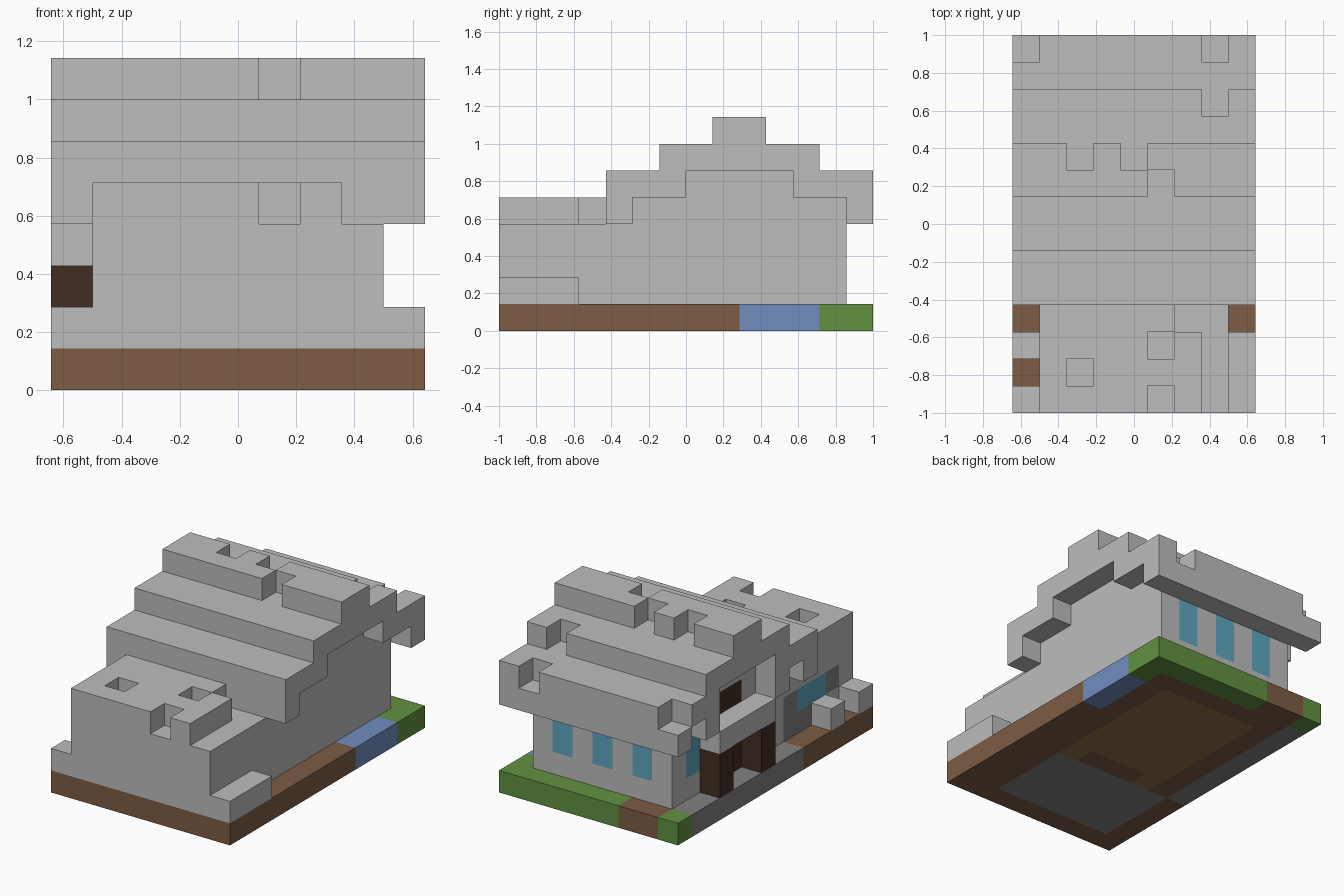
import bpy, bmesh
from itertools import product
from mathutils import Vector

if "Cube" in bpy.data.objects:
    bpy.data.objects.remove(bpy.data.objects["Cube"], do_unlink=True)

U = 1 / 7                              # one block
ORIGIN = Vector((-4.5, -7, 0))         # grid corner, in blocks


def material(name, hexcode):
    def linear(s):
        c = int(s, 16) / 255
        return c / 12.92 if c <= 0.04045 else ((c + 0.055) / 1.055) ** 2.4
    rgba = [linear(hexcode[n:n + 2]) for n in (0, 2, 4)] + [1]
    m = bpy.data.materials.new(name)
    m.use_nodes = True
    m.diffuse_color = rgba
    bsdf = next(n for n in m.node_tree.nodes if n.type == 'BSDF_PRINCIPLED')
    bsdf.inputs["Base Color"].default_value = rgba
    bsdf.inputs["Roughness"].default_value = 0.9
    return m


MATS = {n: material(n, h) for n, h in {
    "stone": "bdbdbd", "dark stone": "808080", "earth": "7d5c45",
    "planks": "8f7348", "grass": "629141", "water": "718dc0",
    "dark wood": "422d23", "glass": "5fa7c0"}.items()}


def box(i, j, k):
    """Set of grid cells; every range is (first, last) inclusive."""
    return set(product(*(range(a, b + 1) for a, b in (i, j, k))))


parts = {}                             # part name -> {cell: material name}


def part(name, mat, *boxes, cut=()):
    cells = set().union(*(box(*b) for b in boxes))
    for c in cut:
        cells -= box(*c)
    parts[name] = {c: mat for c in cells}


# Ground slab with coloured patches
part("ground", "earth", ((0, 8), (0, 13), (0, 0)))
for mat, i, j in (("dark stone", (1, 6), (1, 4)),
                  ("planks", (2, 6), (5, 11)),
                  ("earth", (3, 5), (5, 5)),
                  ("grass", (3, 8), (13, 13)),
                  ("grass", (0, 0), (13, 13)),
                  ("grass", (8, 8), (12, 12)),
                  ("water", (8, 8), (9, 11)),
                  ("dark stone", (0, 0), (5, 12))):
    parts["ground"].update({c: mat for c in box(i, j, (0, 0))})

# Main walls, up to the underside of the roof
part("house_walls", "stone",
     ((1, 7), (4, 12), (1, 3)), ((1, 7), (5, 12), (4, 4)),
     ((1, 7), (7, 10), (5, 5)))

# Ruined front wing with broken top course
part("front_wing", "stone",
     ((1, 7), (0, 3), (1, 3)), ((1, 6), (0, 2), (4, 4)), ((1, 5), (3, 3), (4, 4)),
     cut=[((2, 2), (1, 1), (4, 4)), ((5, 5), (2, 2), (4, 4)), ((5, 5), (0, 0), (4, 4))])

# Low rubble blocks beside the wing
part("left_kerb", "stone", ((8, 8), (0, 2), (1, 1)))
part("right_kerb", "stone", ((0, 0), (0, 0), (1, 1)), ((0, 0), (2, 2), (1, 1)))

# Stepped roof courses with missing blocks
part("roof_eaves", "stone", ((0, 8), (4, 4), (4, 4)), ((0, 8), (13, 13), (4, 4)),
     ((0, 0), (6, 6), (4, 4)), ((0, 0), (11, 11), (4, 4)))
part("roof_lower_course", "stone", ((0, 8), (4, 6), (5, 5)), ((0, 8), (11, 13), (5, 5)),
     cut=[((0, 0), (13, 13), (5, 5)), ((7, 7), (13, 13), (5, 5))])
part("roof_upper_course", "stone", ((0, 8), (6, 11), (6, 6)),
     cut=[((7, 7), (11, 11), (6, 6))])
part("roof_ridge", "stone", ((0, 8), (8, 9), (7, 7)),
     cut=[((2, 2), (9, 9), (7, 7)), ((4, 4), (9, 9), (7, 7)), ((5, 5), (8, 8), (7, 7))])

# Side porch
part("porch_posts", "dark wood", ((0, 0), (7, 7), (1, 2)), ((0, 0), (10, 10), (1, 2)))
part("porch_slab", "stone", ((0, 0), (7, 10), (3, 3)))

# Painted wall faces: (direction, cells) -> material, later entries win
BACK, SIDE = (0, 1, 0), (-1, 0, 0)
painted = {}
for mat, facing, cells in (
        [("glass", BACK, box((i, i), (12, 12), (2, 3))) for i in (2, 4, 6)] +
        [("glass", SIDE, box((1, 1), (11, 11), (2, 3))),
         ("dark stone", SIDE, box((1, 1), (3, 4), (1, 2))),
         ("dark stone", SIDE, box((1, 1), (1, 1), (2, 2))),
         ("glass", SIDE, box((1, 1), (2, 3), (2, 2))),
         ("dark wood", SIDE, box((1, 1), (8, 9), (1, 2))),
         ("dark wood", SIDE, box((1, 1), (8, 9), (4, 4)))]):
    painted.update({(facing, c): mat for c in cells})

occupied = set().union(*parts.values())
DIRECTIONS = [tuple(s if a == axis else 0 for a in range(3))
              for axis in range(3) for s in (-1, 1)]


def build(name, cells):
    """Make the exposed block faces of a part and merge the flat areas."""
    mesh = bpy.data.meshes.new(name)
    slots = []
    bm = bmesh.new()
    for cell in sorted(cells):
        for d in DIRECTIONS:
            if tuple(a + b for a, b in zip(cell, d)) in occupied:
                continue
            mat = painted.get((d, cell), cells[cell])
            if mat not in slots:
                slots.append(mat)
                mesh.materials.append(MATS[mat])
            n = Vector(d)
            u = Vector((d[1], d[2], d[0]))
            v = n.cross(u)
            centre = Vector(cell) + Vector((0.5, 0.5, 0.5)) + ORIGIN + n / 2
            face = bm.faces.new([bm.verts.new((centre + (u * a + v * b) / 2) * U)
                                 for a, b in ((-1, -1), (1, -1), (1, 1), (-1, 1))])
            face.material_index = slots.index(mat)
    bmesh.ops.remove_doubles(bm, verts=bm.verts, dist=0.001)
    bmesh.ops.dissolve_limit(bm, angle_limit=0.02, verts=bm.verts,
                             edges=bm.edges, delimit={'MATERIAL'})
    bm.to_mesh(mesh)
    bm.free()
    bpy.context.collection.objects.link(bpy.data.objects.new(name, mesh))


for part_name, part_cells in parts.items():
    build(part_name, part_cells)
